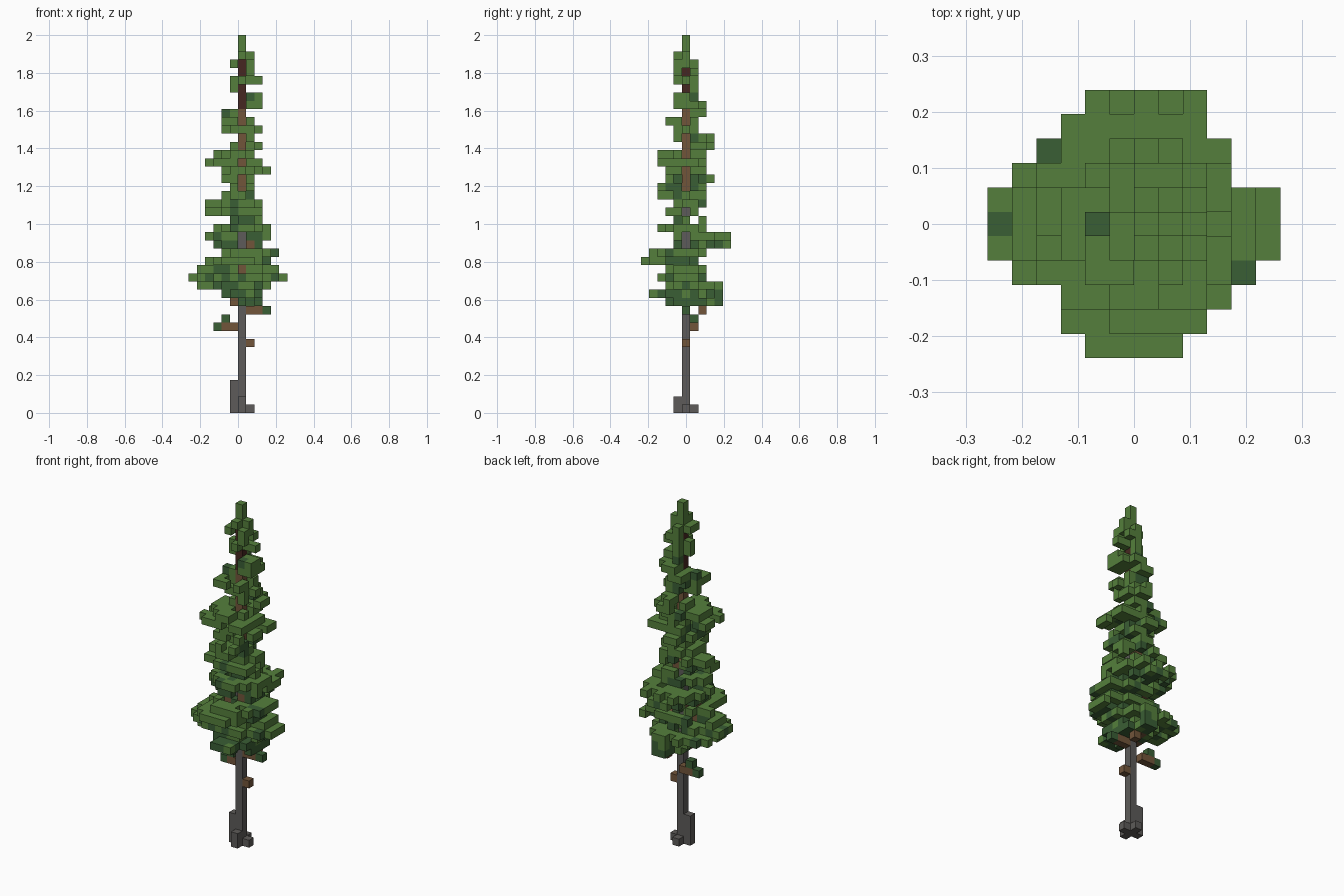
import bpy, bmesh, random
from mathutils import Vector

cube = bpy.data.objects.get("Cube")
if cube:
    bpy.data.objects.remove(cube)

random.seed(11)
TOTAL = 46                      # blocks from ground to tip
S = 2 / TOTAL                   # block size
STEPS = [Vector(d) for d in ((1, 0, 0), (-1, 0, 0), (0, 1, 0), (0, -1, 0), (0, 0, 1), (0, 0, -1))]


def make_material(name, rgb):
    m = bpy.data.materials.new(name)
    m.use_nodes = True
    m.diffuse_color = (*rgb, 1)
    m.node_tree.nodes["Principled BSDF"].inputs["Base Color"].default_value = (*rgb, 1)
    return m


MATS = {
    "grey": make_material("grey bark", (0.11, 0.105, 0.1)),
    "brown": make_material("brown bark", (0.165, 0.09, 0.042)),
    "young": make_material("dark young bark", (0.062, 0.02, 0.015)),
    "light": make_material("light green needles", (0.09, 0.213, 0.045)),
    "dark": make_material("dark green needles", (0.042, 0.112, 0.035)),
}

# Needle whorls from the tip down: reach in blocks to right, left, front, back
CROWN_TOP = TOTAL - 3
WHORLS = [
    (0, 1, 1, 0), (1, 1, 1, 1), (0, 1, 1, 1), (1, 2, 1, 1),
    (1, 0, 0, 1), (0, 2, 1, 1), (0, 2, 1, 2), (2, 0, 0, 2),
    (2, 1, 2, 1), (2, 2, 1, 1), (0, 1, 1, 3), (1, 2, 0, 3),
    (3, 1, 3, 2), (4, 2, 3, 2), (2, 3, 2, 2), (2, 1, 2, 3),
    (1, 1, 3, 2), (2, 1, 3, 2), (4, 2, 1, 2), (4, 2, 2, 1),
    (1, 2, 1, 2), (3, 3, 3, 2), (4, 3, 1, 5), (3, 2, 1, 5),
    (2, 4, 4, 2), (4, 3, 5, 1), (5, 4, 2, 2), (6, 5, 3, 2),
    (5, 3, 2, 4), (2, 2, 4, 4), (1, 2, 2, 4),
]
# Layers where the trunk shows to the front and to the left
BARE_FRONT = {20, 21, 27, 28, 30, 32, 33, 35, 36, 37, 38, 39, 41, 42}
BARE_LEFT = {20, 21, 24, 27, 28, 29, 31, 32, 33, 35, 36, 39, 41}


def whorl_cells(reach, bare_front, bare_left, above):
    """Thinned oval of blocks around the trunk, sparse inside and under other blocks."""
    right, left, front, back = reach
    cells = set()
    for x in range(-right, left + 1):
        for y in range(-front, back + 1):
            opened = (bare_front and x == 0 and y < 0) or (bare_left and y == 0 and x > 0)
            if opened or (x == 0 and y == 0):
                continue
            ax, ay = abs(x), abs(y)
            rx = max(left if x > 0 else right, 1)
            ry = max(back if y > 0 else front, 1)
            spots = [(ax, ay)]
            if bare_left and x > 0:         # branch tips move sideways off the opening
                spots.append((ax, ay - 1))
            if bare_front and y < 0:
                spots.append((ax - 1, ay))
            share = min((a / rx) ** 2 + (b / ry) ** 2 for a, b in spots)
            gap = 0.15
            if (x, y) in above:
                gap = 0.35
            if share < 0.3 and max(reach) > 2:
                gap = 0.55
            if share <= 1.27 and (share == 1 or random.random() > gap):
                cells.add((x, y))
    return cells


# Trunk, tip and root flare
parts = {"trunk": {}, "tip": {}, "roots": {}, "branches": {}, "light_needles": {}, "dark_needles": {}}
for z in range(CROWN_TOP):
    parts["trunk"][0, 0, z] = "grey" if z < 26 else "brown" if z < 37 else "young"
for z in range(CROWN_TOP, TOTAL):
    parts["tip"][0, 0, z] = "light"
for x, y, height in ((-1, 0, 4), (0, -1, 2), (1, 0, 1), (0, 1, 1)):
    for z in range(height):
        parts["roots"][x, y, z] = "grey"

# Crown: bare wood near the trunk low down, dark needles mostly low and under light ones
above = set()
for i, reach in enumerate(WHORLS):
    z = CROWN_TOP - i
    cells = whorl_cells(reach, z in BARE_FRONT, z in BARE_LEFT, above)
    for x, y in cells:
        woody = z < 21 or z == 24
        shade = 0.6 if z < 15 else 0.12 if z < 24 else 0.04
        if (x, y) in above:
            shade = 0.75 if z < 24 else 0.5 if z < 31 else 0.12
        if woody and abs(x) + abs(y) < 3 and random.random() < 0.35:
            parts["branches"][x, y, z] = "brown"
        elif random.random() < shade:
            parts["dark_needles"][x, y, z] = "dark"
        else:
            parts["light_needles"][x, y, z] = "light"
    above = cells


def add_limb(x, y, z, side, length, tipped):
    """Straight bare limb along x, with an optional needle block at its end."""
    for k in range(length):
        parts["branches"][x + side * k, y, z] = "brown"
    if tipped:
        parts["dark_needles"][x + side * length, y, z] = "dark"


# Sparse limbs below the crown
add_limb(1, 0, 8, 1, 1, False)
add_limb(-1, 1, 10, -1, 2, True)
add_limb(-2, 1, 11, -1, 0, True)
add_limb(1, 0, 12, 1, 2, True)
add_limb(1, 2, 12, 1, 1, False)

occupied = {c for cells in parts.values() for c in cells}


def build_blocks(name, cells):
    """Mesh of the outer block faces, one material slot per colour."""
    bm = bmesh.new()
    colours = sorted(set(cells.values()))
    for cell, colour in cells.items():
        centre = Vector(cell) + Vector((0.5, 0, 0.5))
        for n in STEPS:
            if tuple(int(a + b) for a, b in zip(cell, n)) in occupied:
                continue
            u = Vector((n.y, n.z, n.x)) / 2
            v = n.cross(u)
            mid = centre + n / 2
            face = bm.faces.new([bm.verts.new((mid + a * u + b * v) * S)
                                 for a, b in ((-1, -1), (1, -1), (1, 1), (-1, 1))])
            face.material_index = colours.index(colour)
    bmesh.ops.remove_doubles(bm, verts=bm.verts, dist=S / 100)
    mesh = bpy.data.meshes.new(name)
    bm.to_mesh(mesh)
    bm.free()
    for colour in colours:
        mesh.materials.append(MATS[colour])
    bpy.context.collection.objects.link(bpy.data.objects.new(name, mesh))


for part, blocks in parts.items():
    build_blocks(part, blocks)
